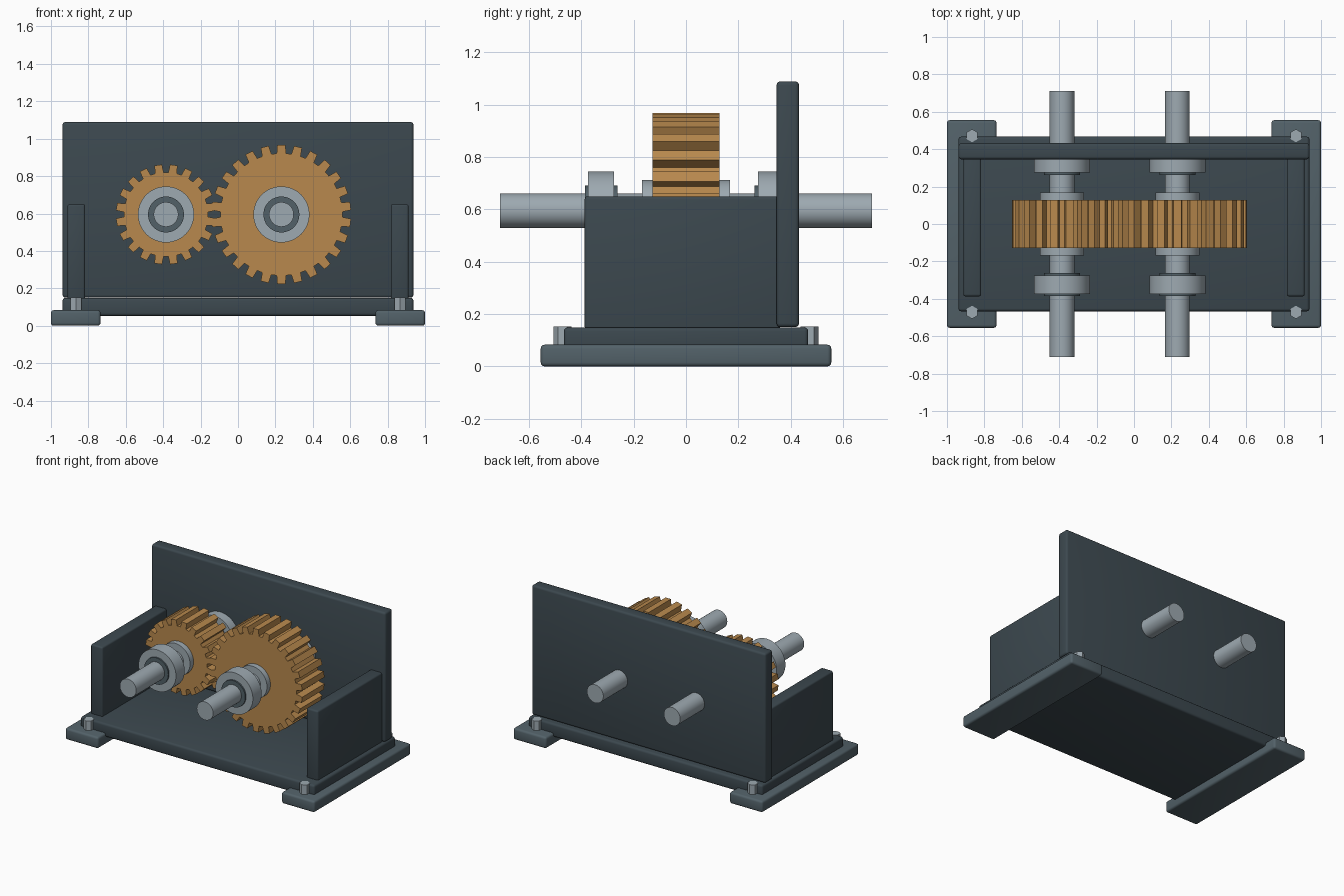
import bpy, bmesh, math
from mathutils import Matrix

if "Cube" in bpy.data.objects:
    bpy.data.objects.remove(bpy.data.objects["Cube"])


def material(name, color):
    m = bpy.data.materials.new(name)
    m.diffuse_color = (*color, 1)
    m.use_nodes = True
    m.node_tree.nodes["Principled BSDF"].inputs["Base Color"].default_value = m.diffuse_color
    return m


PLATE = material("dark_steel", (0.045, 0.065, 0.078))
FOOT = material("foot_steel", (0.085, 0.12, 0.14))
METAL = material("bright_steel", (0.34, 0.40, 0.44))
BRASS = material("brass", (0.48, 0.25, 0.075))


def finish(name, bm, mat, smooth=True):
    bmesh.ops.recalc_face_normals(bm, faces=bm.faces)
    me = bpy.data.meshes.new(name)
    bm.to_mesh(me)
    bm.free()
    ob = bpy.data.objects.new(name, me)
    bpy.context.collection.objects.link(ob)
    me.materials.append(mat)
    if smooth:
        bpy.ops.object.select_all(action='DESELECT')
        ob.select_set(True)
        bpy.context.view_layer.objects.active = ob
        bpy.ops.object.shade_smooth_by_angle(angle=math.radians(30))
    return ob


def box(name, lo, hi, mat, bevel=0.015):
    bm = bmesh.new()
    bmesh.ops.create_cube(bm, size=1)
    for v in bm.verts:
        v.co = [(a + b) / 2 + c * (b - a) for a, b, c in zip(lo, hi, v.co)]
    bmesh.ops.bevel(bm, geom=bm.edges[:], offset=bevel, segments=3,
                    profile=0.5, affect='EDGES')
    return finish(name, bm, mat)


def rod_y(name, x, z, y0, y1, r, mat, sides=48):
    bm = bmesh.new()
    mtx = Matrix.Translation((x, (y0 + y1) / 2, z)) @ Matrix.Rotation(math.pi / 2, 4, 'X')
    bmesh.ops.create_cone(bm, cap_ends=True, segments=sides, radius1=r, radius2=r,
                          depth=abs(y1 - y0), matrix=mtx)
    return finish(name, bm, mat)


def ring_y(name, x, z, y0, y1, r_in, r_out, mat, sides=48):
    # Rectangular section spun around the shaft axis
    bm = bmesh.new()
    rows = []
    for i in range(sides):
        a = math.tau * i / sides
        rows.append([bm.verts.new((x + r * math.cos(a), y, z + r * math.sin(a)))
                     for r, y in ((r_in, y0), (r_out, y0), (r_out, y1), (r_in, y1))])
    for i in range(sides):
        p, q = rows[i], rows[(i + 1) % sides]
        for k in range(4):
            n = (k + 1) % 4
            bm.faces.new((p[k], p[n], q[n], q[k]))
    return finish(name, bm, mat)


def gear(name, x, z, teeth, root, tip, half):
    # Trapezoid teeth, with a gap on the line between the two shafts
    bm = bmesh.new()
    step = math.tau / teeth
    outline = []
    for i in range(teeth):
        for f, r in ((-0.32, root), (-0.24, tip), (0.24, tip), (0.32, root)):
            a = (i + 0.5 + f) * step
            outline.append(bm.verts.new((x + r * math.cos(a), -half, z + r * math.sin(a))))
    face = bm.faces.new(outline)
    ext = bmesh.ops.extrude_face_region(bm, geom=[face])
    for v in ext["geom"]:
        if isinstance(v, bmesh.types.BMVert):
            v.co.y = half
    return finish(name, bm, BRASS, smooth=False)


# Housing: base and tall back plate
box("base_plate", (-0.938, -0.467, 0.053), (0.938, 0.467, 0.149), PLATE)
box("back_plate", (-0.938, 0.346, 0.15), (0.938, 0.432, 1.089), PLATE)

# Feet, side walls and hex bolts, mirrored left and right
for side, s in (("left", -1), ("right", 1)):
    fx = sorted((s * 0.735, s * 1.0))
    wx = sorted((s * 0.817, s * 0.912))
    box(side + "_foot", (fx[0], -0.555, 0), (fx[1], 0.555, 0.083), FOOT)
    box(side + "_wall", (wx[0], -0.387, 0.14), (wx[1], 0.36, 0.65), PLATE, 0.012)
    for end, e in (("front", -1), ("back", 1)):
        bm = bmesh.new()
        bmesh.ops.create_cone(bm, cap_ends=True, segments=6, radius1=0.035, radius2=0.035,
                              depth=0.08, matrix=Matrix.Translation((s * 0.866, e * 0.472, 0.112)))
        finish(f"{side}_{end}_bolt", bm, METAL, smooth=False)

# Two gear trains: gear, shaft, hub, bearings
AXIS_Z = 0.595
for label, x, teeth, root, tip in (("small", -0.385, 20, 0.226, 0.268),
                                   ("large", 0.232, 26, 0.327, 0.373)):
    gear(label + "_gear", x, AXIS_Z, teeth, root, tip, 0.128)
    rod_y(label + "_shaft", x, AXIS_Z, -0.71, 0.71, 0.066, METAL)
    rod_y(label + "_hub", x, AXIS_Z, -0.168, 0.168, 0.118, METAL)
    for end, e in (("front", -1), ("back", 1)):
        ring_y(f"{label}_{end}_bearing", x, AXIS_Z, e * 0.275, e * 0.375, 0.09, 0.15, METAL)
        ring_y(f"{label}_{end}_bushing", x, AXIS_Z, e * 0.262, e * 0.386, 0.062, 0.096, FOOT)
